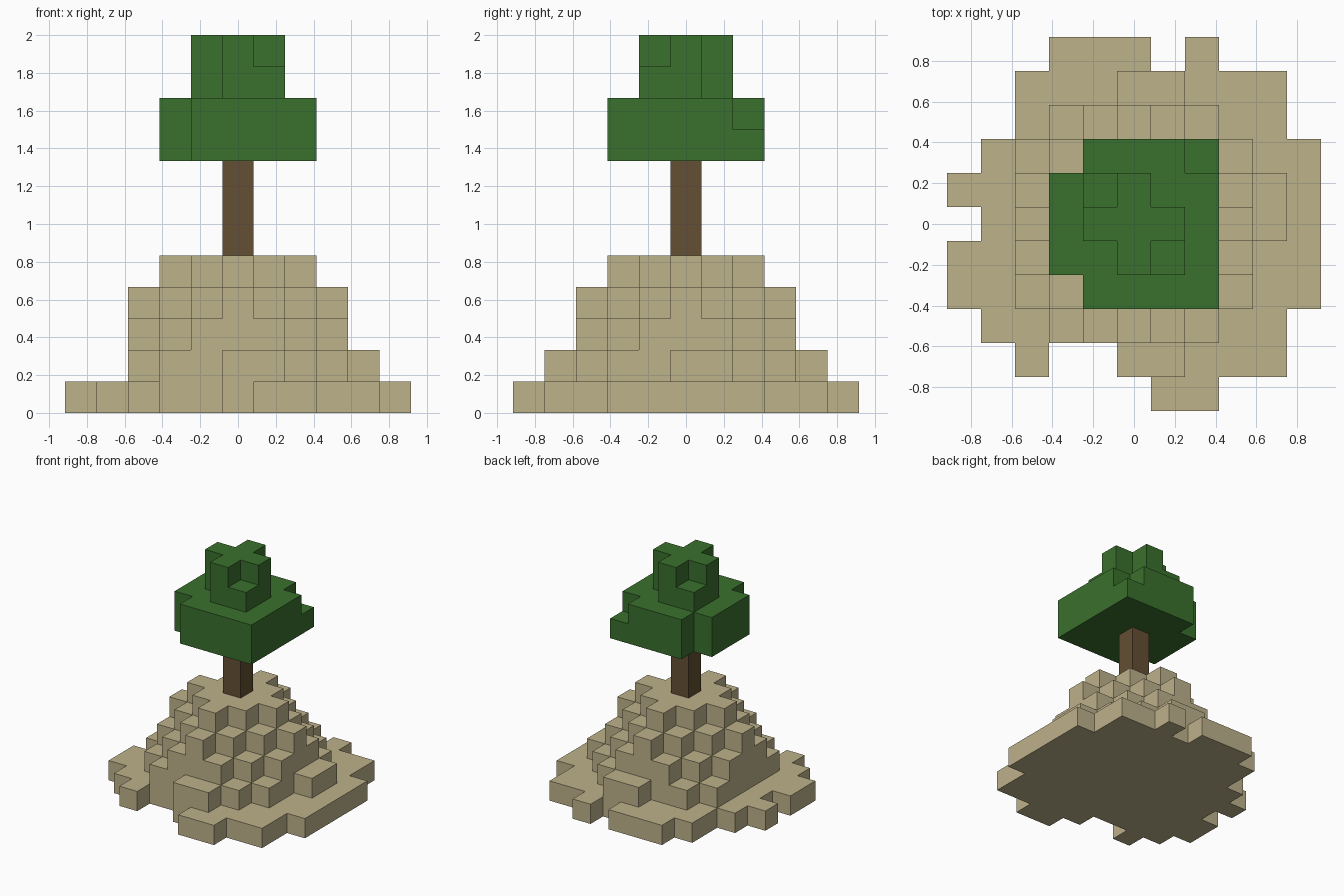
import bpy
import bmesh
from mathutils import Vector

cube = bpy.data.objects.get("Cube")
if cube:
    bpy.data.objects.remove(cube, do_unlink=True)

CELL = 1 / 6  # edge length of one block


def material(name, rgb):
    mat = bpy.data.materials.new(name)
    mat.use_nodes = True
    color = (*rgb, 1.0)
    mat.diffuse_color = color
    bsdf = mat.node_tree.nodes["Principled BSDF"]
    bsdf.inputs["Base Color"].default_value = color
    bsdf.inputs["Roughness"].default_value = 0.9
    return mat


def box(x0, x1, y0, y1):
    """All cells in an inclusive range."""
    return {(x, y) for x in range(x0, x1 + 1) for y in range(y0, y1 + 1)}


def diamond(radius, limit):
    """Stepped disc: a diamond clipped to a square."""
    return {(x, y) for x, y in box(-limit, limit, -limit, limit)
            if abs(x) + abs(y) <= radius}


def blocks(name, base, layers, mat):
    """Outer skin of stacked block layers, starting at level base."""
    cells = {(x, y, base + k) for k, layer in enumerate(layers) for x, y in layer}
    bm = bmesh.new()
    for cell in cells:
        center = Vector(cell) + Vector((0, 0, 0.5))
        for axis in range(3):
            for sign in (-1, 1):
                n = Vector((0, 0, 0))
                n[axis] = sign
                if tuple(int(c + d) for c, d in zip(cell, n)) in cells:
                    continue
                u = Vector((0, 0, 0))
                u[(axis + 1) % 3] = 0.5
                v = n.cross(u)
                mid = center + n * 0.5
                corners = (mid - u - v, mid + u - v, mid + u + v, mid - u + v)
                bm.faces.new([bm.verts.new(c * CELL) for c in corners])
    bmesh.ops.remove_doubles(bm, verts=bm.verts, dist=0.001)
    mesh = bpy.data.meshes.new(name)
    bm.to_mesh(mesh)
    bm.free()
    mesh.materials.append(mat)
    obj = bpy.data.objects.new(name, mesh)
    bpy.context.collection.objects.link(obj)
    return obj


sand = material("sand", (0.515, 0.445, 0.258))
bark = material("bark brown", (0.130, 0.080, 0.033))
leaf = material("leaf green", (0.042, 0.162, 0.026))

# Ragged ground layer, built from strips of blocks
ground = (box(-3, 4, 3, 4) | box(-4, 5, -2, 2) | box(-4, 4, -3, -3)
          | box(0, 4, -4, -4) | box(1, 2, -5, -5) | box(-2, 0, 5, 5)
          | {(2, 5), (-3, -4), (-5, 1), (-5, -1), (-5, -2)})

# Stepped mound, with a few blocks sticking out of the second layer
second = diamond(5, 3) | box(0, 1, -4, -4) | box(0, 1, 4, 4) | box(4, 4, 0, 1)
blocks("sand_mound", 0,
       [ground, second, diamond(4, 3), diamond(3, 3), diamond(2, 2)], sand)

# Trunk
blocks("trunk", 5, [{(0, 0)}] * 3, bark)

# Broad lower foliage and narrow crown, with missing corners
lower = box(-1, 2, -2, 2) | box(-2, -2, -1, 1)
plus = diamond(1, 1)
blocks("foliage", 8,
       [lower, lower - {(2, 2)}, plus | {(1, -1), (-1, 1)}, plus], leaf)
